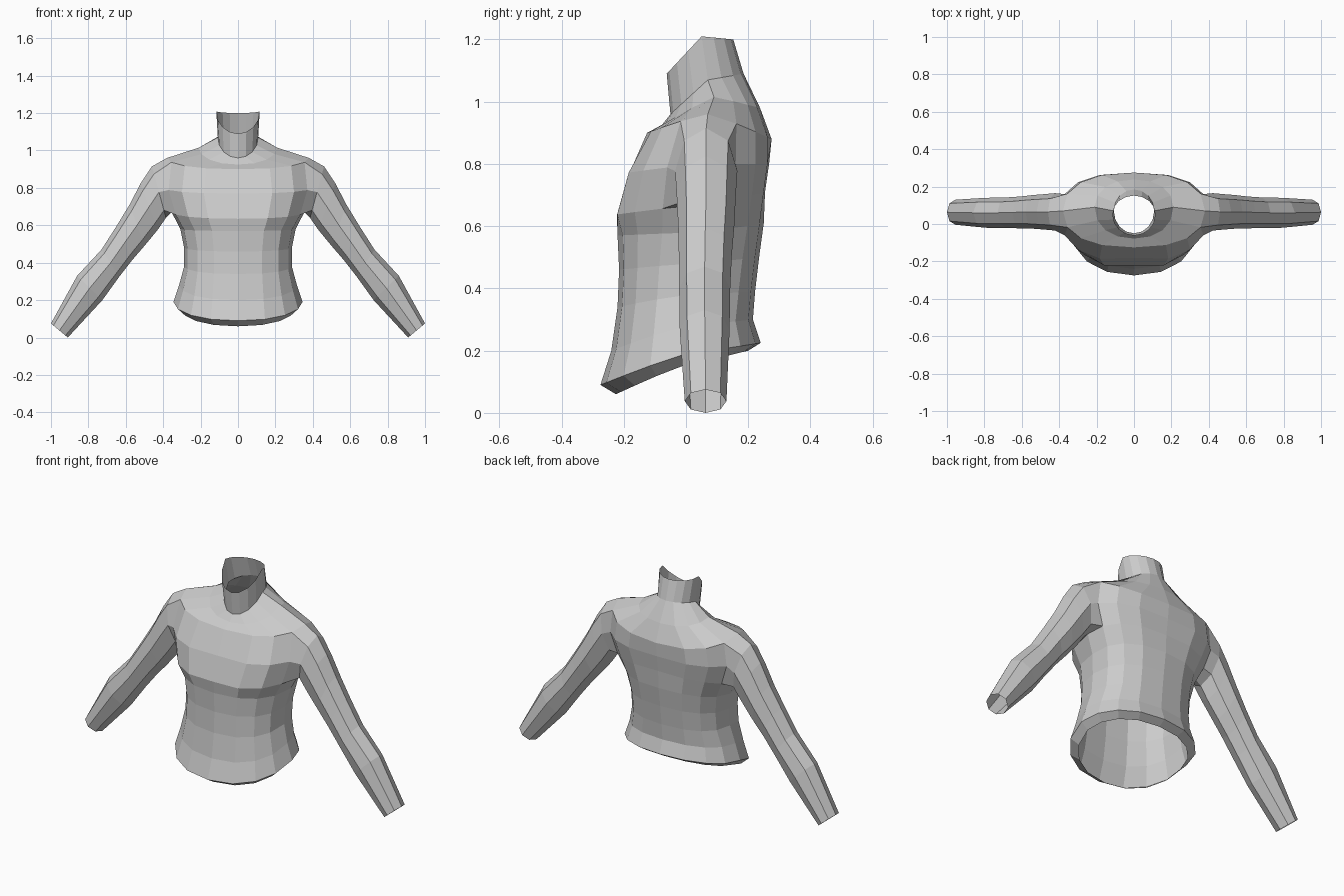
import bpy, bmesh, math
from mathutils import Vector

if "Cube" in bpy.data.objects:
    bpy.data.objects.remove(bpy.data.objects["Cube"])

grey = bpy.data.materials.new("light_grey_cloth")
grey.diffuse_color = (0.6, 0.6, 0.6, 1)
grey.use_nodes = True
grey.node_tree.nodes["Principled BSDF"].inputs["Base Color"].default_value = grey.diffuse_color

COLS = 8  # faces from front centre to back centre on one half

# Torso rings, hem to collar: z front/side/back, half width, y front/side/back, squareness
ROWS = [
    (0.06, 0.155, 0.20, 0.305, -0.225, 0.00, 0.20, 2.2),   # turned-in hem
    (0.09, 0.190, 0.225, 0.345, -0.275, 0.00, 0.24, 2.2),  # hem edge
    (0.20, 0.280, 0.30, 0.315, -0.240, 0.00, 0.215, 2.3),
    (0.34, 0.380, 0.39, 0.288, -0.220, 0.01, 0.222, 2.4),  # waist
    (0.46, 0.480, 0.50, 0.288, -0.215, 0.02, 0.235, 2.4),
    (0.57, 0.580, 0.61, 0.308, -0.220, 0.04, 0.25, 2.4),
    (0.635, 0.670, 0.71, 0.355, -0.240, 0.06, 0.262, 2.4),  # armpit
    (0.77, 0.800, 0.80, 0.395, -0.200, 0.06, 0.275, 2.5),  # chest
    (0.90, 0.960, 0.88, 0.380, -0.125, 0.07, 0.275, 2.4),  # shoulder
    (0.925, 1.015, 0.98, 0.210, -0.078, 0.09, 0.238, 2.2),
    (0.96, 1.070, 1.09, 0.108, -0.050, 0.07, 0.185, 2.0),  # neck base
    (1.09, 1.210, 1.20, 0.116, -0.062, 0.05, 0.152, 2.0),  # collar
]
ARMPIT, CHEST, SHOULDER = 6, 7, 8

# Sleeve rings: top x, top z, bottom x, bottom z, centre y, half depth
SLEEVE = [
    (0.46, 0.915, 0.385, 0.640, 0.065, 0.10),
    (0.52, 0.825, 0.430, 0.575, 0.065, 0.095),
    (0.58, 0.710, 0.500, 0.490, 0.065, 0.09),
    (0.65, 0.595, 0.565, 0.415, 0.062, 0.085),
    (0.73, 0.470, 0.635, 0.325, 0.060, 0.082),
    (0.86, 0.330, 0.725, 0.200, 0.060, 0.08),
    (1.00, 0.075, 0.910, 0.000, 0.063, 0.067),
]


def torso_ring(bm, row):
    zf, zs, zb, w, yf, ys, yb, n = row
    ring = []
    for c in range(COLS + 1):
        t = math.pi * (c / COLS - 0.5)
        s, k = abs(math.sin(t)), max(0.0, math.cos(t))
        x = 0.0 if c in (0, COLS) else w * k ** (2 / n)
        yend, zend = (yf, zf) if t < 0 else (yb, zb)
        ring.append(bm.verts.new((x, ys + (yend - ys) * s ** (2 / n),
                                  zs + (zend - zs) * s)))
    return ring


def sleeve_ring(bm, tx, tz, bx, bz, yc, h):
    top, bot = Vector((tx, yc, tz)), Vector((bx, yc, bz))
    mid, up = (top + bot) / 2, (top - bot) / 2
    ring = []
    for i in range(8):
        a = math.tau * i / 8
        ring.append(bm.verts.new(mid + up * math.cos(a) - Vector((0, h * math.sin(a), 0))))
    return ring


bm = bmesh.new()

# Half torso, leaving an armhole at the side
g = [torso_ring(bm, r) for r in ROWS]
for r in range(len(g) - 1):
    for c in range(COLS):
        if ARMPIT <= r < SHOULDER and 3 <= c <= 4:
            continue
        bm.faces.new((g[r][c], g[r][c + 1], g[r + 1][c + 1], g[r + 1][c]))

# Chest groove and shallow spine
for r in (ARMPIT, CHEST):
    g[r][0].co.y += 0.018
    g[r][COLS].co.y -= 0.008

# Sleeve grown from the armhole, open at the wrist
prev = [g[SHOULDER][4], g[SHOULDER][3], g[CHEST][3], g[ARMPIT][3],
        g[ARMPIT][4], g[ARMPIT][5], g[CHEST][5], g[SHOULDER][5]]
for spec in SLEEVE:
    ring = sleeve_ring(bm, *spec)
    for i in range(8):
        j = (i + 1) % 8
        bm.faces.new((prev[i], prev[j], ring[j], ring[i]))
    prev = ring

bmesh.ops.recalc_face_normals(bm, faces=bm.faces[:])
# Keep the open half-shell facing outward
front = min(bm.faces, key=lambda f: f.calc_center_median().y)
if front.normal.y > 0:
    bmesh.ops.reverse_faces(bm, faces=bm.faces[:])

mesh = bpy.data.meshes.new("long_sleeve_top")
bm.to_mesh(mesh)
bm.free()
mesh.materials.append(grey)
top = bpy.data.objects.new("long_sleeve_top", mesh)
bpy.context.collection.objects.link(top)
mirror = top.modifiers.new("mirror", 'MIRROR')
mirror.use_clip = True
mirror.merge_threshold = 0.001
